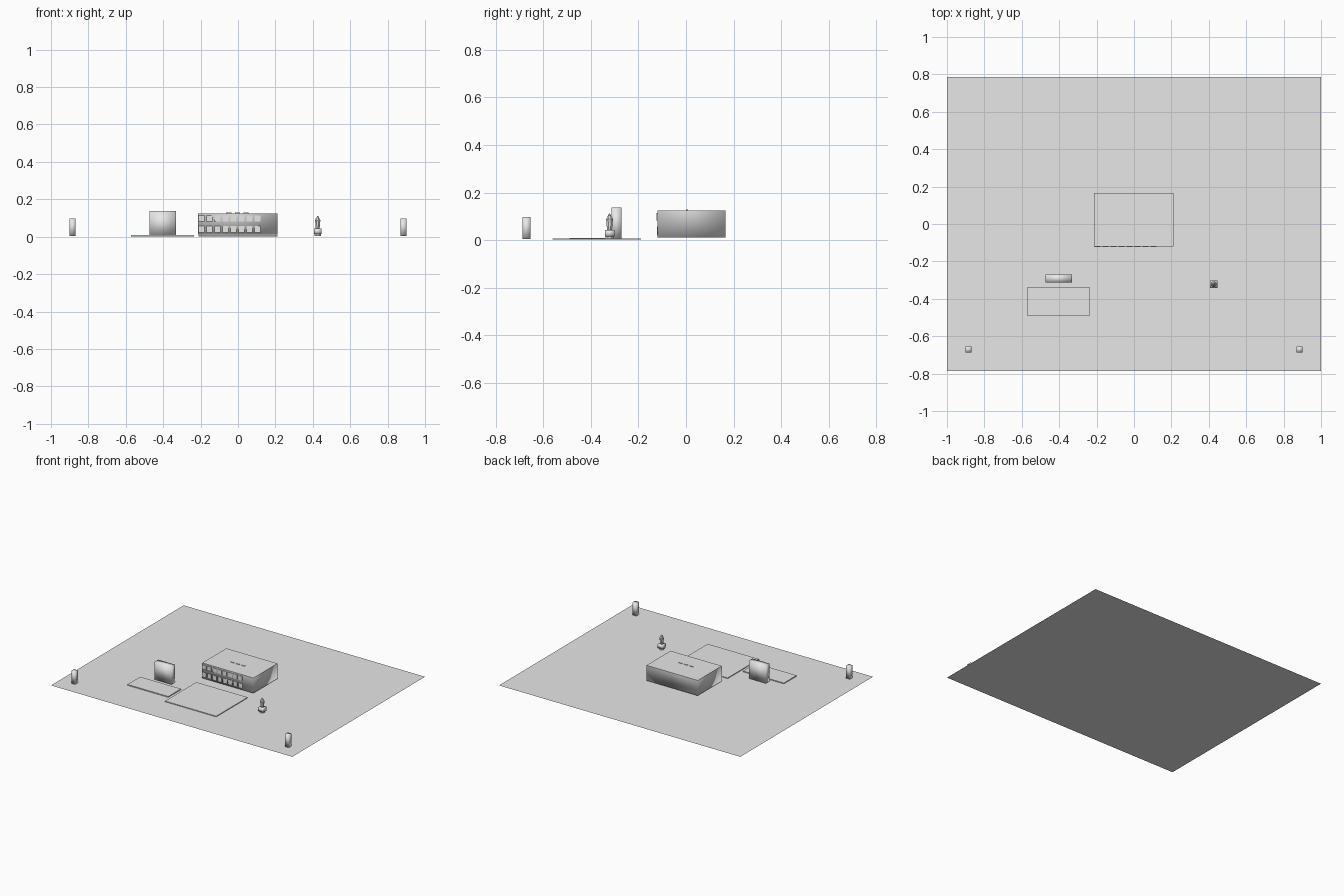
import bpy, bmesh, math

if "Cube" in bpy.data.objects:
    bpy.data.objects.remove(bpy.data.objects["Cube"])

gray = bpy.data.materials.new("plain gray")
gray.diffuse_color = (0.8, 0.8, 0.8, 1)
gray.use_nodes = True
gray.node_tree.nodes["Principled BSDF"].inputs["Base Color"].default_value = gray.diffuse_color


def finish(bm, name):
    me = bpy.data.meshes.new(name)
    bm.to_mesh(me)
    bm.free()
    me.materials.append(gray)
    ob = bpy.data.objects.new(name, me)
    bpy.context.collection.objects.link(ob)
    return ob


def box(name, x, y, z, smooth=False, sharp_top=False):
    """Box from (min, max) ranges, optionally soft shaded."""
    bm = bmesh.new()
    bmesh.ops.create_cube(bm, size=1)
    for v in bm.verts:
        v.co = [r[0] + (c + 0.5) * (r[1] - r[0]) for r, c in zip((x, y, z), v.co)]
    for f in bm.faces:
        f.smooth = smooth
    if sharp_top:
        for e in bm.edges:
            if all(v.co.z > z[1] - 1e-5 for v in e.verts):
                e.smooth = False
    return finish(bm, name)


def lathe(name, cx, cy, profile, sides):
    """Stack of rings from (radius, height) pairs, closed at both ends."""
    bm = bmesh.new()
    rings = []
    for r, z in profile:
        rings.append([bm.verts.new((cx + r * math.cos(2 * math.pi * (i + 0.5) / sides),
                                    cy + r * math.sin(2 * math.pi * (i + 0.5) / sides), z))
                      for i in range(sides)])
    for a, b in zip(rings, rings[1:]):
        for i in range(sides):
            j = (i + 1) % sides
            bm.faces.new((a[i], a[j], b[j], b[i]))
    bm.faces.new(rings[0][::-1])
    bm.faces.new(rings[-1])
    return finish(bm, name)


# Ground sheet
bm = bmesh.new()
bm.faces.new([bm.verts.new(p) for p in
              ((-1, -0.785, 0), (1, -0.785, 0), (1, 0.785, 0), (-1, 0.785, 0))])
finish(bm, "ground")

# Paved areas
box("forecourt", (-0.212, 0.212), (-0.56, -0.19), (0.002, 0.008))
box("side_paving", (-0.573, -0.235), (-0.49, -0.34), (0.002, 0.009))

# Main building
box("building", (-0.213, 0.211), (-0.119, 0.166), (0.011, 0.125), True, True)

# Front windows in two rows
for i in range(8):
    cx = -0.196 + i * 0.043
    box(f"upper_window_{i}", (cx - 0.016, cx + 0.016), (-0.123, -0.117), (0.082, 0.114))
    box(f"lower_window_{i}", (cx - 0.016, cx + 0.016), (-0.121, -0.117), (0.022, 0.058))

# Roof vents
for i in (-1, 0, 1):
    cx = -0.003 + i * 0.046
    box(f"roof_vent_{i + 1}", (cx - 0.014, cx + 0.014), (0.0, 0.009), (0.122, 0.129))

# Standing sign
box("sign", (-0.472, -0.331), (-0.313, -0.271), (0.005, 0.138), True)

# Corner posts
for side in (-1, 1):
    box("post_left" if side < 0 else "post_right",
        (side * 0.885 - 0.016, side * 0.885 + 0.016), (-0.686, -0.654), (0.004, 0.098), True)

# Small monument: foot, block and pointed column
mx, my = 0.426, -0.321
lathe("monument_foot", mx, my, [(0.018, 0.004), (0.018, 0.016)], 8)
box("monument_block", (mx - 0.02, mx + 0.02), (my - 0.02, my + 0.02), (0.015, 0.043), True)
lathe("monument_column", mx, my,
      [(0.011, 0.043), (0.013, 0.06), (0.014, 0.075), (0.016, 0.088), (0.009, 0.1), (0.002, 0.112)], 8)
